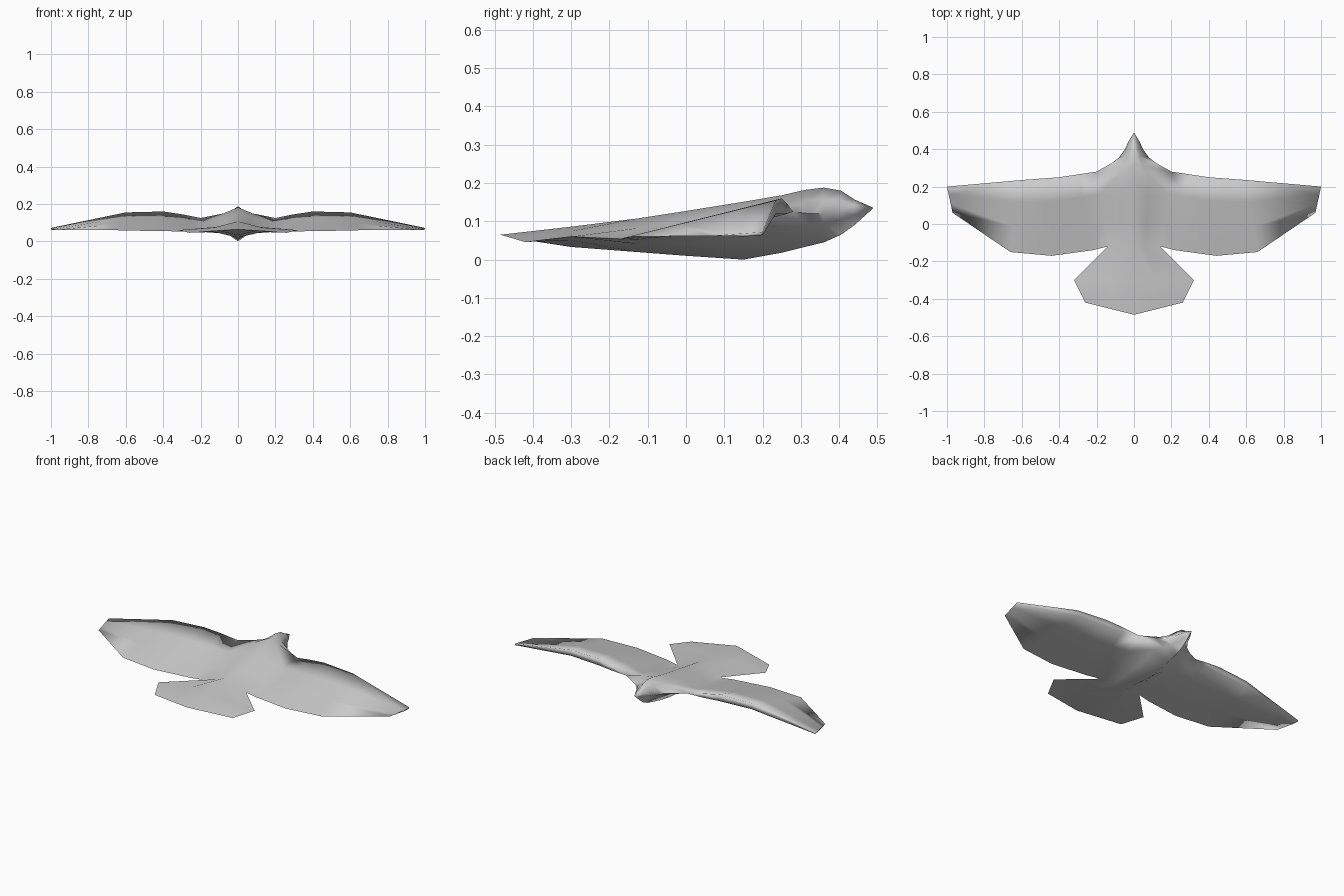
import bpy, bmesh, math
from mathutils import Vector

cube = bpy.data.objects.get("Cube")
if cube:
    bpy.data.objects.remove(cube, do_unlink=True)

grey = bpy.data.materials.new("plain_grey")
grey.use_nodes = True
grey.diffuse_color = (0.6, 0.6, 0.6, 1)
grey.node_tree.nodes["Principled BSDF"].inputs["Base Color"].default_value = grey.diffuse_color

# Wing columns, root to tip: leading point, trailing point, leading edge depth
wing = [((.20, .28, .125), (.14, -.12, .052), 0),
        ((.30, .265, .145), (.22, -.14, .053), .025),
        ((.40, .25, .16), (.44, -.17, .055), .04),
        ((.60, .235, .155), (.66, -.15, .06), .035),
        ((1.0, .20, .072), (.97, .06, .062), .008)]

# Head sections: centre y, top z, bottom z, side point
head = [(.49, .135, .135, (0, .49, .135)),
        (.44, .157, .09, (.03, .44, .13)),
        (.405, .18, .065, (.048, .40, .125)),
        (.36, .188, .045, (.08, .355, .12)),
        (.31, .182, .033, (.12, .325, .12))]
# Body sections along the wing root: chord fraction, y, top z, bottom z, thickness
body = [(0, .25, .168, .018, 0), (.3, .15, .151, 0, .018),
        (.65, 0, .127, .01, .012), (1, -.13, .107, .02, 0)]
# Tail sections, ending in a thin fan edge
tail = [(-.3, .086, .033, (.32, -.3, .06)),
        (-.485, .065, .065, (.26, -.42, .046))]


def half_row(y, z, side, blend):
    """Centre, shoulder and side points of one section."""
    centre, side = Vector((0, y, z)), Vector(side)
    shoulder = centre.lerp(side, .4)
    shoulder.z = z + (side.z - z) * blend
    return [centre, shoulder, side]


def wing_row(f, y, z, thick, blend, under):
    pts = []
    for i, (lead, trail, depth) in enumerate(wing):
        p = Vector(lead).lerp(Vector(trail), f)
        if under:
            taper = 0.25 if i == len(wing) - 1 else 1
            p.z -= depth * (1 - f) ** 2 + thick * taper
        pts.append(p)
    return half_row(y, z, pts[0], blend) + pts[1:]


def sheet(under):
    blend = .65 if under else .45
    pick = lambda s: s[2] if under else s[1]
    rows = [half_row(s[0], pick(s), s[3], blend) for s in head]
    rows += [wing_row(f, y, zb if under else zt, t, blend, under)
             for f, y, zt, zb, t in body]
    rows += [half_row(s[0], pick(s), s[3], .4 if s is tail[-1] else blend) for s in tail]
    return rows


bm = bmesh.new()
cache = {}


def vert(p, s):
    key = (round(p.x * s, 4) + 0.0, round(p.y, 4), round(p.z, 4))
    if key not in cache:
        cache[key] = bm.verts.new(key)
    return cache[key]


def face(points, s):
    vs = list(dict.fromkeys(vert(p, s) for p in points))
    if len(vs) > 2 and not bm.faces.get(vs):
        bm.faces.new(vs)


top, bottom = sheet(False), sheet(True)
for s in (1, -1):
    # Upper and lower skins
    for rows in (top, bottom):
        for a, b in zip(rows, rows[1:]):
            for i in range(min(len(a), len(b)) - 1):
                face((a[i], a[i + 1], b[i + 1], b[i]), s)
    # Blunt leading edge
    a, b = top[len(head)], bottom[len(head)]
    for i in range(2, len(a) - 1):
        face((a[i], a[i + 1], b[i + 1], b[i]), s)
    # Wing tip
    n = len(head)
    for j in range(n, n + len(body) - 1):
        face((top[j][-1], top[j + 1][-1], bottom[j + 1][-1], bottom[j][-1]), s)

bmesh.ops.recalc_face_normals(bm, faces=bm.faces)
mesh = bpy.data.meshes.new("bird")
bm.to_mesh(mesh)
bm.free()
mesh.materials.append(grey)
bird = bpy.data.objects.new("bird", mesh)
bpy.context.scene.collection.objects.link(bird)
bpy.ops.object.select_all(action='DESELECT')
bird.select_set(True)
bpy.context.view_layer.objects.active = bird
bpy.ops.object.shade_smooth_by_angle(angle=math.radians(110))
